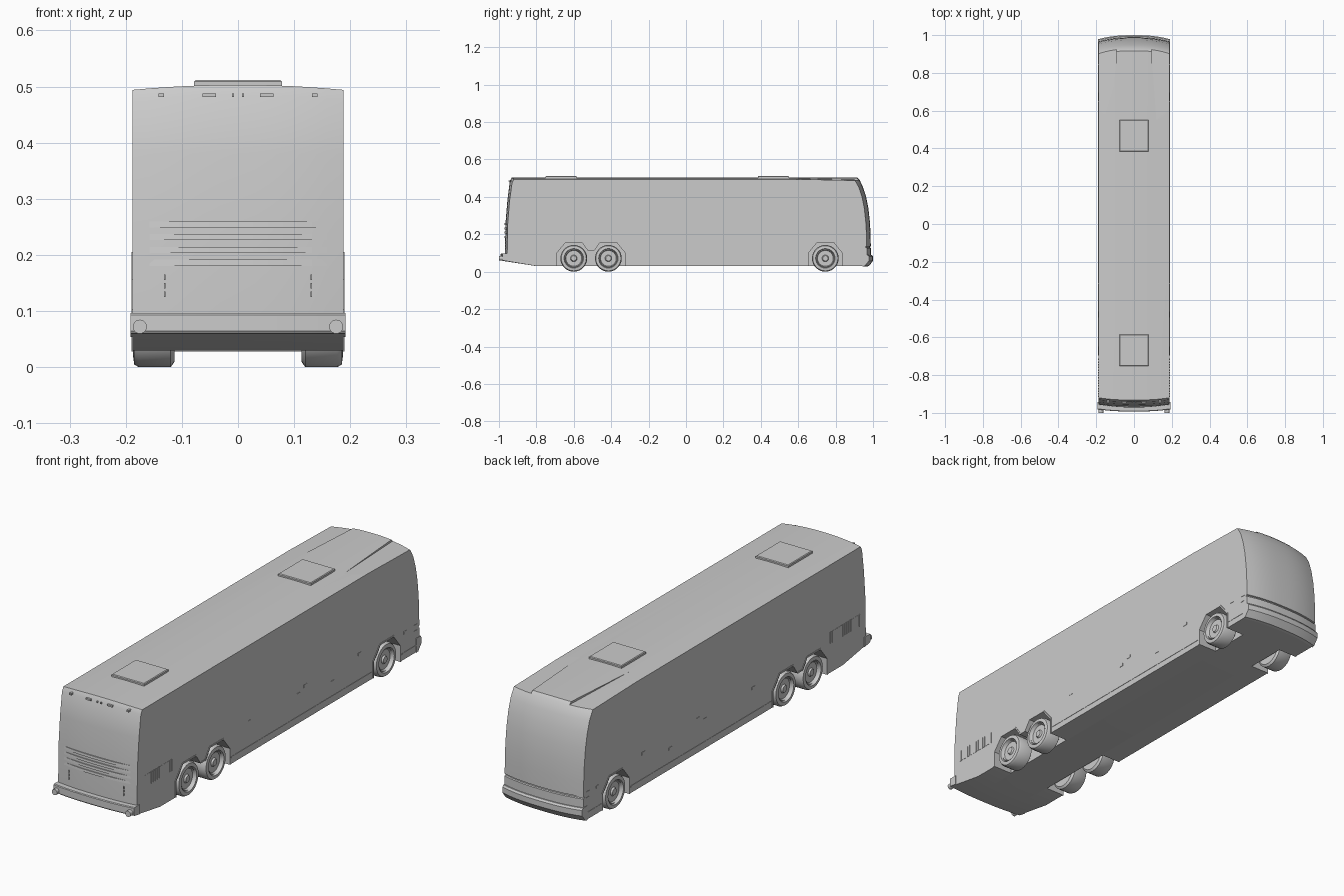
import bpy, bmesh, math

if "Cube" in bpy.data.objects:
    bpy.data.objects.remove(bpy.data.objects["Cube"])

W = 0.188  # half width of the coach


def finish(name, bm, smooth=None):
    bmesh.ops.recalc_face_normals(bm, faces=bm.faces)
    me = bpy.data.meshes.new(name)
    bm.to_mesh(me)
    bm.free()
    ob = bpy.data.objects.new(name, me)
    bpy.context.collection.objects.link(ob)
    if smooth:
        bpy.ops.object.select_all(action='DESELECT')
        bpy.context.view_layer.objects.active = ob
        ob.select_set(True)
        bpy.ops.object.shade_smooth_by_angle(angle=math.radians(smooth))
    return ob


def skin(name, rings, smooth=None):
    """Join equal closed rings into a capped solid."""
    bm = bmesh.new()
    vs = [[bm.verts.new(p) for p in r] for r in rings]
    n = len(vs[0])
    for a, b in zip(vs, vs[1:]):
        for i in range(n):
            j = (i + 1) % n
            bm.faces.new((a[i], a[j], b[j], b[i]))
    bm.faces.new(vs[0])
    bm.faces.new(vs[-1])
    return finish(name, bm, smooth)


def bowed(name, prof, w, smooth=None):
    """Side profile carried across the width, with bowed ends and cambered roof."""
    rings = []
    for k in range(13):
        t = k / 6 - 1
        ring = []
        for y, z in prof:
            if y > 0.9:
                y -= 0.022 * abs(t) ** 2.5
            elif y < -0.9:
                y += 0.012 * abs(t) ** 2.5
            if z > 0.48:
                z -= 0.009 * t * t
            ring.append((t * w, y, z))
        rings.append(ring)
    return skin(name, rings, smooth)


def prism(name, pts, x0, x1):
    return skin(name, [[(x, y, z) for y, z in pts] for x in (x0, x1)])


def box(name, x, y, z):
    return prism(name, [(y[0], z[0]), (y[1], z[0]), (y[1], z[1]), (y[0], z[1])], *x)


def side_box(name, s, y, z, h, depth=0.002):
    return box(name, (s * (W - 0.004), s * (W + depth)), y, (z - h, z + h))


def cut(ob, cutter):
    m = ob.modifiers.new("cut", 'BOOLEAN')
    m.operation = 'DIFFERENCE'
    m.solver = 'EXACT'
    m.object = cutter
    bpy.context.view_layer.objects.active = ob
    bpy.ops.object.modifier_apply(modifier=m.name)
    bpy.data.objects.remove(cutter)


# Main body shell: underside, rear wall, roof, curved windscreen, front seam
body = bowed("body", [
    (-0.80, 0.03), (-0.968, 0.056), (-0.968, 0.10), (-0.965, 0.26), (-0.955, 0.38),
    (-0.942, 0.485), (-0.932, 0.503), (0.917, 0.503), (0.928, 0.492), (0.947, 0.45),
    (0.963, 0.40), (0.975, 0.34), (0.983, 0.27), (0.987, 0.20), (0.988, 0.136),
    (0.983, 0.134), (0.983, 0.129), (0.989, 0.127), (0.989, 0.06), (0.970, 0.03)], W, 25)

# Wheel arches
front_arch = [(0.655, -0.02), (0.655, 0.10), (0.70, 0.155), (0.79, 0.155),
              (0.835, 0.10), (0.835, -0.02)]
rear_arch = [(-0.690, -0.02), (-0.690, 0.10), (-0.645, 0.155), (-0.555, 0.155),
             (-0.525, 0.112), (-0.490, 0.112), (-0.460, 0.155), (-0.370, 0.155),
             (-0.325, 0.10), (-0.325, -0.02)]
for s in (-1, 1):
    for arch in (front_arch, rear_arch):
        cut(body, prism("arch_cutter", arch, s * 0.10, s * 0.25))
    # Tapering roof recess beside the raised front centre panel
    low = [(0.118, 0.55, 0.4995), (0.21, 0.55, 0.494), (0.21, 0.97, 0.485), (0.088, 0.97, 0.490)]
    cut(body, skin("roof_cutter", [[(s * x, y, z) for x, y, z in low],
                                   [(s * x, y, 0.53) for x, y, z in low]]))
bpy.ops.object.select_all(action='DESELECT')
bpy.context.view_layer.objects.active = body
body.select_set(True)
bpy.ops.object.shade_smooth_by_angle(angle=math.radians(25))


# Raised lip following each arch
def arch_lip(arch, s, t=0.007):
    pts = [(arch[0][0], 0.03)] + arch[1:-1] + [(arch[-1][0], 0.03)]
    outer = []
    for i, (y, z) in enumerate(pts):
        a, b = pts[max(i - 1, 0)], pts[min(i + 1, len(pts) - 1)]
        dy, dz = b[0] - a[0], b[1] - a[1]
        d = math.hypot(dy, dz)
        outer.append((y - dz / d * t, z + dy / d * t))
    rings = []
    for (a, b), (c, d) in zip(pts, outer):
        x0, x1 = s * (W - 0.006), s * (W + 0.002)
        rings.append([(x0, a, b), (x1, a, b), (x1, c, d), (x0, c, d)])
    skin("arch_lip", rings)


# Wheels, turned from a tyre and rim profile
def wheel(y, s):
    prof = [(0.113, 0.05), (0.113, 0.062), (0.12, 0.0715), (0.177, 0.0715), (0.185, 0.067),
            (0.187, 0.052), (0.179, 0.049), (0.182, 0.046), (0.174, 0.042), (0.174, 0.018),
            (0.181, 0.014)]
    n = 28
    skin("wheel", [[(s * x, y + r * math.cos(2 * math.pi * i / n),
                     0.0715 + r * math.sin(2 * math.pi * i / n)) for i in range(n)]
                   for x, r in prof], 30)


for s in (-1, 1):
    for arch in (front_arch, rear_arch):
        arch_lip(arch, s)
    for y in (0.745, -0.415, -0.60):
        wheel(y, s)

# Bumpers
bowed("rear_bumper", [(-0.955, 0.054), (-0.990, 0.060), (-0.993, 0.064), (-0.993, 0.093),
                      (-0.990, 0.096), (-0.955, 0.096)], 0.192, 25)
bowed("front_bumper", [(0.965, 0.028), (0.978, 0.03), (1.0, 0.058), (1.0, 0.082),
                       (0.994, 0.09), (0.965, 0.09)], 0.190, 25)

# Roof hatches
for y in (0.467, -0.668):
    skin("roof_hatch", [[(a * h, y + b * (h + 0.005), z) for a, b in
                         ((-1, -1), (1, -1), (1, 1), (-1, 1))]
                        for h, z in ((0.078, 0.49), (0.078, 0.509), (0.075, 0.512))])

# Rear engine grille slats, bowed with the rear wall
for k in range(4):
    z = 0.186 + k * 0.0228
    bowed("rear_grille_slat", [(-0.955, z - 0.0055), (-0.971, z - 0.0055),
                               (-0.970, z + 0.0055), (-0.955, z + 0.0055)], 0.158)

for s in (-1, 1):
    # Rear bumper lamps
    skin("bumper_lamp", [[(s * 0.175 + 0.0125 * math.cos(i * math.pi / 10), y,
                           0.072 + 0.0125 * math.sin(i * math.pi / 10)) for i in range(20)]
                         for y in (-0.965, -1.0)], 30)
    # Rear door hinges and roof marker lamps
    for z in (0.13, 0.145, 0.16):
        box("rear_hinge", (s * 0.129, s * 0.132), (-0.967, -0.955), (z - 0.005, z + 0.005))
    for x, h in ((0.051, 0.012), (0.009, 0.002), (0.137, 0.005)):
        box("rear_marker_lamp", (s * (x - h), s * (x + h)), (-0.948, -0.93), (0.481, 0.488))
    # Side louvre of upright slats
    for k in range(15):
        y = -0.913 + k * 0.014
        side_box("side_louvre_slat", s, (y - 0.004, y + 0.004), 0.18, 0.025, 0.0015)
    # Skirt rails, luggage door latches and front side lamps
    for y in ((-0.315, 0.645), (0.845, 0.965)):
        side_box("skirt_rail", s, y, 0.058, 0.003, 0.0015)
    for y, z in ((-0.19, 0.165), (0.14, 0.155), (0.19, 0.175), (0.375, 0.12),
                 (0.56, 0.17), (0.87, 0.145), (0.94, 0.12), (0.94, 0.145)):
        side_box("side_latch", s, (y - 0.011, y + 0.011), z, 0.006, 0.0015)
